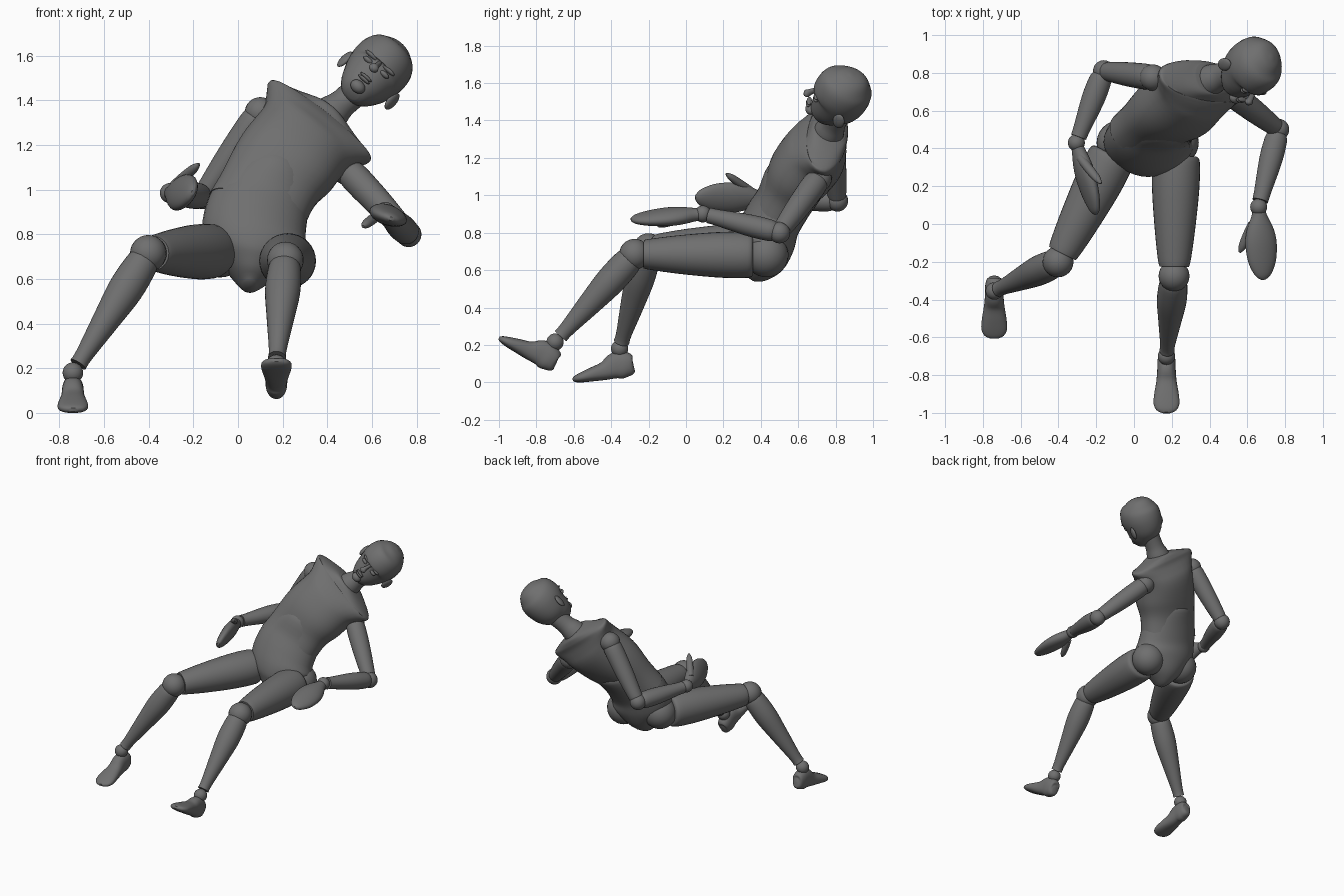
import bpy, bmesh, math
from mathutils import Vector, Matrix

cube = bpy.data.objects.get("Cube")
if cube:
    bpy.data.objects.remove(cube, do_unlink=True)

grey = bpy.data.materials.new("matte grey")
grey.use_nodes = True
grey.diffuse_color = (0.16, 0.16, 0.16, 1)
grey.node_tree.nodes["Principled BSDF"].inputs["Base Color"].default_value = grey.diffuse_color
SIDES = 32


def finish(name, bm, matrix=None):
    bmesh.ops.recalc_face_normals(bm, faces=bm.faces)
    mesh = bpy.data.meshes.new(name)
    bm.to_mesh(mesh)
    bm.free()
    mesh.materials.append(grey)
    ob = bpy.data.objects.new(name, mesh)
    bpy.context.collection.objects.link(ob)
    if matrix:
        ob.matrix_world = matrix
    bpy.ops.object.select_all(action='DESELECT')
    ob.select_set(True)
    bpy.context.view_layer.objects.active = ob
    bpy.ops.object.shade_smooth_by_angle(angle=math.radians(50))
    return ob


def smooth_rows(rows, steps=4):
    """Catmull-Rom through rows of numbers."""
    out = []
    for i in range(len(rows) - 1):
        quad = zip(rows[max(i - 1, 0)], rows[i], rows[i + 1], rows[min(i + 2, len(rows) - 1)])
        quad = list(quad)
        for s in range(steps):
            t = s / steps
            out.append([b + 0.5 * t * (c - a + t * (2*a - 5*b + 4*c - d + t * (3*(b - c) + d - a)))
                        for a, b, c, d in quad])
    return out + [list(rows[-1])]


def loft(name, rings, square=1.0, matrix=None):
    """Rings are (centre, side axis, half width, half depth)."""
    rows = smooth_rows([(*c, *side, w, d) for c, side, w, d in rings])
    bm = bmesh.new()
    loops = []
    for i, row in enumerate(rows):
        c, side = Vector(row[:3]), Vector(row[3:6]).normalized()
        up = Vector(rows[min(i + 1, len(rows) - 1)][:3]) - Vector(rows[max(i - 1, 0)][:3])
        back = up.cross(side).normalized()
        loop = []
        for k in range(SIDES):
            a = 2 * math.pi * k / SIDES
            u = math.copysign(abs(math.cos(a)) ** square, math.cos(a))
            v = math.copysign(abs(math.sin(a)) ** square, math.sin(a))
            loop.append(bm.verts.new(c + side * u * row[6] + back * v * row[7]))
        loops.append(loop)
    for a, b in zip(loops, loops[1:]):
        for k in range(SIDES):
            bm.faces.new((a[k], a[k - 1], b[k - 1], b[k]))
    bm.faces.new(loops[0])
    bm.faces.new(loops[-1])
    return finish(name, bm, matrix)


def limb(name, start, end, profile, side=(1, 0, 0)):
    """Tapered piece between two joints, profile is (fraction, half width, half depth)."""
    start, end = Vector(start), Vector(end)
    axis = (end - start).normalized()
    side = Vector(side)
    side = (side - axis * side.dot(axis)).normalized()
    return loft(name, [(start.lerp(end, t), side, w, d) for t, w, d in profile])


def ball(name, centre, size, matrix=None):
    bm = bmesh.new()
    bmesh.ops.create_uvsphere(bm, u_segments=24, v_segments=16, radius=1)
    size = (size,) * 3 if isinstance(size, float) else size
    bmesh.ops.scale(bm, vec=size, verts=bm.verts)
    bmesh.ops.translate(bm, vec=centre, verts=bm.verts)
    return finish(name, bm, matrix)


def frame(origin, side, back):
    side = Vector(side).normalized()
    back = Vector(back)
    back = (back - side * back.dot(side)).normalized()
    up = side.cross(back)
    return Matrix.Translation(origin) @ Matrix((side, back, up)).transposed().to_4x4()


# Torso: pelvis with belly, and chest shell with cap sleeves
level, lean, tilt = (0.98, 0, -0.15), (0.94, -0.04, -0.32), (0.79, -0.12, -0.61)
loft("pelvis", [
    ((0.05, 0.33, 0.565), level, 0.025, 0.04),
    ((0.055, 0.355, 0.60), level, 0.075, 0.10),
    ((0.065, 0.39, 0.67), level, 0.155, 0.15),
    ((0.075, 0.42, 0.76), level, 0.235, 0.165),
    ((0.08, 0.46, 0.86), lean, 0.235, 0.155),
    ((0.11, 0.52, 0.96), lean, 0.215, 0.152),
    ((0.17, 0.58, 1.07), lean, 0.17, 0.165),
    ((0.20, 0.61, 1.11), lean, 0.10, 0.12)])
loft("chest", [
    ((0.085, 0.49, 0.91), lean, 0.225, 0.142),
    ((0.14, 0.545, 1.01), lean, 0.222, 0.145),
    ((0.215, 0.61, 1.12), (0.86, -0.1, -0.48), 0.235, 0.172),
    ((0.295, 0.69, 1.22), tilt, 0.235, 0.172),
    ((0.335, 0.725, 1.27), tilt, 0.262, 0.145),
    ((0.365, 0.75, 1.305), tilt, 0.290, 0.115),
    ((0.378, 0.757, 1.318), tilt, 0.255, 0.11),
    ((0.395, 0.765, 1.34), tilt, 0.15, 0.10),
    ((0.403, 0.77, 1.352), tilt, 0.09, 0.088)], square=0.9)

# Neck and head
limb("neck", (0.38, 0.75, 1.31), (0.575, 0.835, 1.48),
     [(0, 0.09, 0.09), (0.25, 0.078, 0.078), (0.5, 0.064, 0.066), (1, 0.07, 0.07)], tilt)
head = frame((0.635, 0.845, 1.545), (0.74, -0.1, -0.66), (-0.1, 0.96, -0.25))
skull = [(-0.198, -0.105, 0.03, 0.03), (-0.185, -0.095, 0.06, 0.062), (-0.15, -0.07, 0.092, 0.095),
         (-0.11, -0.045, 0.112, 0.122), (-0.06, -0.02, 0.131, 0.147), (0, -0.01, 0.141, 0.155),
         (0.06, -0.005, 0.132, 0.145), (0.105, 0, 0.101, 0.112), (0.137, 0, 0.056, 0.062),
         (0.148, 0, 0.008, 0.008)]
loft("head", [((0, y, z), (1, 0, 0), w, d) for z, y, w, d in skull], matrix=head)
limb("nose", (0, -0.145, -0.02), (0, -0.195, -0.075),
     [(0, 0.01, 0.012), (0.6, 0.014, 0.018), (0.9, 0.023, 0.02), (1.1, 0.01, 0.008)]).matrix_world = head
for z in (-0.116, -0.130):
    ball("lip", (0, -0.163, z), (0.032, 0.014, 0.008), head)
ball("chin", (0, -0.14, -0.168), (0.036, 0.03, 0.028), head)
for s, word in ((1, "left"), (-1, "right")):
    ball(word + "_brow", (s * 0.048, -0.142, -0.018), (0.038, 0.016, 0.01), head)
    ball(word + "_eye", (s * 0.048, -0.138, -0.044), (0.026, 0.016, 0.012), head)
    ear = frame((0, 0, 0), (1, s * -0.5, 0), (0, 1, 0))
    ball(word + "_ear", (0, 0, 0), (0.015, 0.034, 0.046),
         head @ Matrix.Translation((s * 0.142, 0.005, -0.075)) @ ear)

THIGH = [(0.10, 0.105, 0.105), (0.14, 0.125, 0.122), (0.35, 0.125, 0.122), (0.65, 0.107, 0.104),
         (0.87, 0.088, 0.084), (0.93, 0.078, 0.076)]
SHIN = [(0.03, 0.062, 0.062), (0.10, 0.074, 0.076), (0.30, 0.079, 0.079), (0.55, 0.062, 0.064),
        (0.85, 0.040, 0.042), (0.93, 0.040, 0.042)]
UPPER_ARM = [(0.02, 0.055, 0.055), (0.12, 0.066, 0.068), (0.5, 0.062, 0.064), (0.85, 0.051, 0.053),
             (0.93, 0.048, 0.048)]
FOREARM = [(0.06, 0.05, 0.05), (0.14, 0.060, 0.058), (0.4, 0.061, 0.058), (0.8, 0.045, 0.044),
           (0.92, 0.042, 0.042)]
# Foot rings: distance forward, sole height, top height, half width
FOOT = [(-0.066, 0.035, 0.09, 0.018), (-0.055, 0.01, 0.115, 0.038), (-0.02, 0, 0.14, 0.048),
        (0.03, 0, 0.142, 0.049), (0.09, 0, 0.10, 0.054), (0.16, 0, 0.075, 0.065),
        (0.215, 0, 0.055, 0.068), (0.25, 0.004, 0.04, 0.052), (0.266, 0.012, 0.028, 0.022)]

# Legs: hip, knee, ankle, foot back direction
legs = {
    "left": ((0.225, 0.43, 0.68), (0.212, -0.275, 0.685), (0.172, -0.70, 0.215), (0.06, 0.85, -0.53)),
    "right": ((-0.08, 0.43, 0.725), (-0.402, -0.20, 0.715), (-0.74, -0.355, 0.18), (0, 1, 0.1))}
for word, (hip, knee, ankle, heel) in legs.items():
    ball(word + "_hip", hip, 0.118)
    limb(word + "_thigh", hip, knee, THIGH)
    ball(word + "_knee", knee, 0.082)
    limb(word + "_shin", knee, ankle, SHIN)
    ball(word + "_ankle", ankle, 0.046)
    loft(word + "_foot", [((0, -t, (lo + hi) / 2 - 0.16), (1, 0, 0), w, (hi - lo) / 2)
                          for t, lo, hi, w in FOOT], 0.85, frame(ankle, (1, 0, 0), heel))

# Arms: shoulder, elbow, wrist, fingertip, palm width axis, thumb root and tip
HAND = [(0.02, 0.034, 0.030), (0.12, 0.042, 0.036), (0.3, 0.072, 0.044), (0.5, 0.086, 0.045),
        (0.75, 0.076, 0.036), (0.93, 0.045, 0.023), (1, 0.012, 0.008)]
THUMB = [(0, 0.022, 0.022), (0.4, 0.024, 0.022), (0.8, 0.020, 0.018), (1, 0.006, 0.006)]
arms = {
    "left": ((0.49, 0.71, 1.09), (0.765, 0.50, 0.80), (0.66, 0.09, 0.90), (0.685, -0.295, 0.87),
             (0.93, 0, -0.3), (0.625, 0.0, 0.885), (0.56, -0.15, 0.835)),
    "right": ((0.10, 0.775, 1.345), (-0.16, 0.81, 0.97), (-0.305, 0.43, 0.985), (-0.20, 0.05, 0.99),
              (0.4, 0, 0.9), (-0.285, 0.35, 1.02), (-0.175, 0.215, 1.115))}
for word, (shoulder, elbow, wrist, tip, palm, root, end) in arms.items():
    ball(word + "_shoulder", shoulder, 0.07)
    limb(word + "_upper_arm", shoulder, elbow, UPPER_ARM)
    ball(word + "_elbow", elbow, 0.057)
    limb(word + "_forearm", elbow, wrist, FOREARM)
    ball(word + "_wrist", wrist, 0.045)
    limb(word + "_hand", wrist, tip, HAND, palm)
    limb(word + "_thumb", root, end, THUMB)
